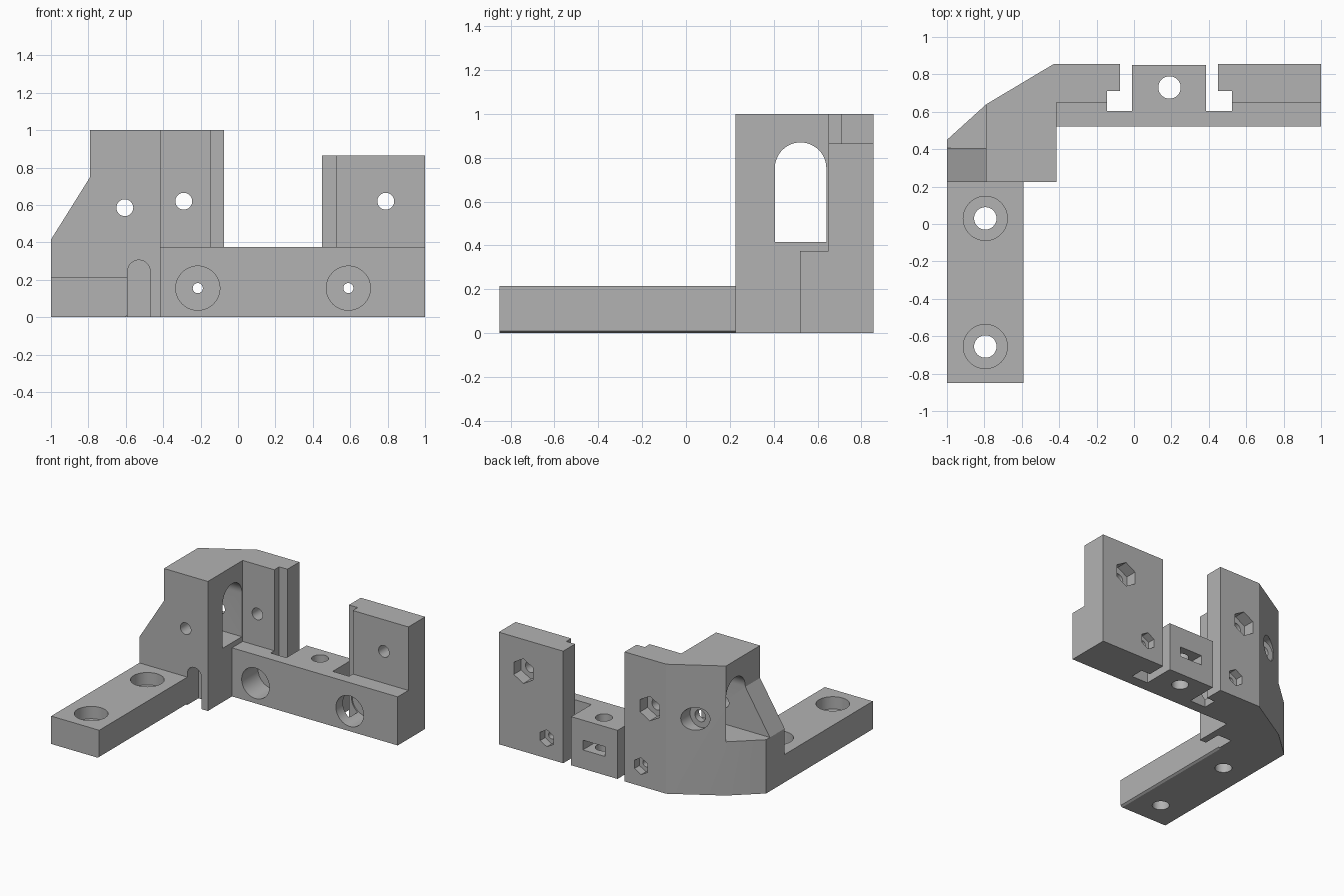
import bpy, bmesh
from math import sin, cos, pi, radians

cube = bpy.data.objects.get("Cube")
if cube:
    bpy.data.objects.remove(cube, do_unlink=True)

GREY = (0.45, 0.45, 0.45, 1)
mat = bpy.data.materials.new("plain grey")
mat.use_nodes = True
mat.diffuse_color = GREY
mat.node_tree.nodes["Principled BSDF"].inputs["Base Color"].default_value = GREY


def prism(name, profile, axis, lo, hi):
    """Extrude a 2D profile along an axis between lo and hi."""
    place = {"x": lambda u, v, w: (w, u, v),
             "y": lambda u, v, w: (u, w, v),
             "z": lambda u, v, w: (u, v, w)}[axis]
    bm = bmesh.new()
    face = bm.faces.new([bm.verts.new(place(u, v, lo)) for u, v in profile])
    new = bmesh.ops.extrude_face_region(bm, geom=[face])["geom"]
    shift = place(0, 0, hi - lo)
    bmesh.ops.translate(bm, vec=shift, verts=[e for e in new if isinstance(e, bmesh.types.BMVert)])
    bmesh.ops.recalc_face_normals(bm, faces=bm.faces)
    mesh = bpy.data.meshes.new(name)
    bm.to_mesh(mesh)
    bm.free()
    mesh.materials.append(mat)
    ob = bpy.data.objects.new(name, mesh)
    bpy.context.collection.objects.link(ob)
    return ob


def rect(u0, u1, v0, v1):
    return [(u0, v0), (u1, v0), (u1, v1), (u0, v1)]


def ring(u, v, r, n=48):
    """Regular polygon with a point at the top."""
    return [(u + r * sin(2 * pi * i / n), v + r * cos(2 * pi * i / n)) for i in range(n)]


def arch(u0, u1, v0, v1, n=24):
    """Upright opening with a semicircular top."""
    r, c = (u1 - u0) / 2, (u0 + u1) / 2
    top = [(c + r * cos(pi * i / n), v1 - r + r * sin(pi * i / n)) for i in range(n + 1)]
    return [(u0, v0), (u1, v0)] + top


def cut(ob, *cutters):
    """Subtract prisms, given as (profile, axis, lo, hi)."""
    for args in cutters:
        tool = prism("cutter", *args)
        tool.hide_render = True
        mod = ob.modifiers.new("cut", "BOOLEAN")
        mod.operation, mod.solver, mod.object = "DIFFERENCE", "EXACT", tool
        deps = bpy.context.evaluated_depsgraph_get()
        mesh = bpy.data.meshes.new_from_object(ob.evaluated_get(deps))
        ob.modifiers.clear()
        ob.data = mesh
        bpy.data.objects.remove(tool, do_unlink=True)


# Mounting arm with two counterbored screw holes
arm = prism("mounting_arm", [(-1, 0), (-0.605, 0), (-0.59, 0.01), (-0.59, 0.215), (-1, 0.215)],
            "y", -0.85, 0.225)
for y in (0.03, -0.655):
    cut(arm, (ring(-0.795, y, 0.06), "z", -0.1, 0.3),
        (ring(-0.795, y, 0.118), "z", 0.12, 0.3))

# Corner block: chamfered plan, sloping rib, arched tunnel, cable slot and screw hole
corner = prism("corner_block", [(-1, 0.225), (-0.415, 0.225), (-0.415, 0.855), (-0.43, 0.855),
                                (-0.79, 0.64), (-1, 0.45)], "z", 0, 1)
cut(corner,
    ([(-1.1, 0.255), (-0.79, 0.75), (-0.79, 1.1), (-1.1, 1.1)], "y", 0.1, 0.5),
    (rect(-1.1, -0.79, 0.415, 1.1), "y", 0.405, 1),
    (arch(0.405, 0.64, 0.415, 0.87), "x", -1.2, -0.3),
    (arch(-0.59, -0.47, -0.1, 0.305), "y", 0.1, 0.36),
    (ring(-0.605, 0.585, 0.045), "y", 0.1, 1),
    (ring(-0.605, 0.585, 0.088), "y", 0.69, 1))

# Cross rail with two stepped slots either side of a central lug
rail = prism("cross_rail", [
    (-0.415, 0.52), (1, 0.52), (1, 0.855), (0.45, 0.855), (0.45, 0.71), (0.525, 0.71),
    (0.525, 0.605), (0.385, 0.605), (0.385, 0.85), (-0.01, 0.85), (-0.01, 0.605),
    (-0.145, 0.605), (-0.145, 0.71), (-0.075, 0.71), (-0.075, 0.855), (-0.415, 0.855)],
    "z", 0, 0.375)
for x in (-0.215, 0.59):
    cut(rail, (ring(x, 0.155, 0.118), "y", 0.4, 0.72),
        (ring(x, 0.155, 0.027), "y", 0.4, 1),
        (ring(x, 0.155, 0.065, 6), "y", 0.795, 1))
# Lug bolt hole and captive nut pocket
cut(rail, (ring(0.19, 0.73, 0.06), "z", -0.1, 0.5),
    (rect(0.095, 0.285, 0.145, 0.22), "y", 0.64, 1))

# Upright plates, each stepped towards the gap, with a bolt hole and hex pocket
parts = [arm, corner, rail]
for name, outer, step, edge, top, hole in (
        ("right_plate", -0.415, -0.145, -0.075, 1, -0.29),
        ("left_plate", 1, 0.525, 0.45, 0.865, 0.79)):
    plate = prism(name, [(outer, 0.65), (step, 0.65), (step, 0.71), (edge, 0.71),
                         (edge, 0.855), (outer, 0.855)], "z", 0.375, top)
    cut(plate, (ring(hole, 0.62, 0.045), "y", 0.4, 1),
        (ring(hole, 0.62, 0.095, 6), "y", 0.765, 1))
    parts.append(plate)

# Smooth the round holes, keep every corner sharp
bpy.ops.object.select_all(action="DESELECT")
for ob in parts:
    ob.select_set(True)
bpy.context.view_layer.objects.active = arm
bpy.ops.object.shade_smooth_by_angle(angle=radians(25))
